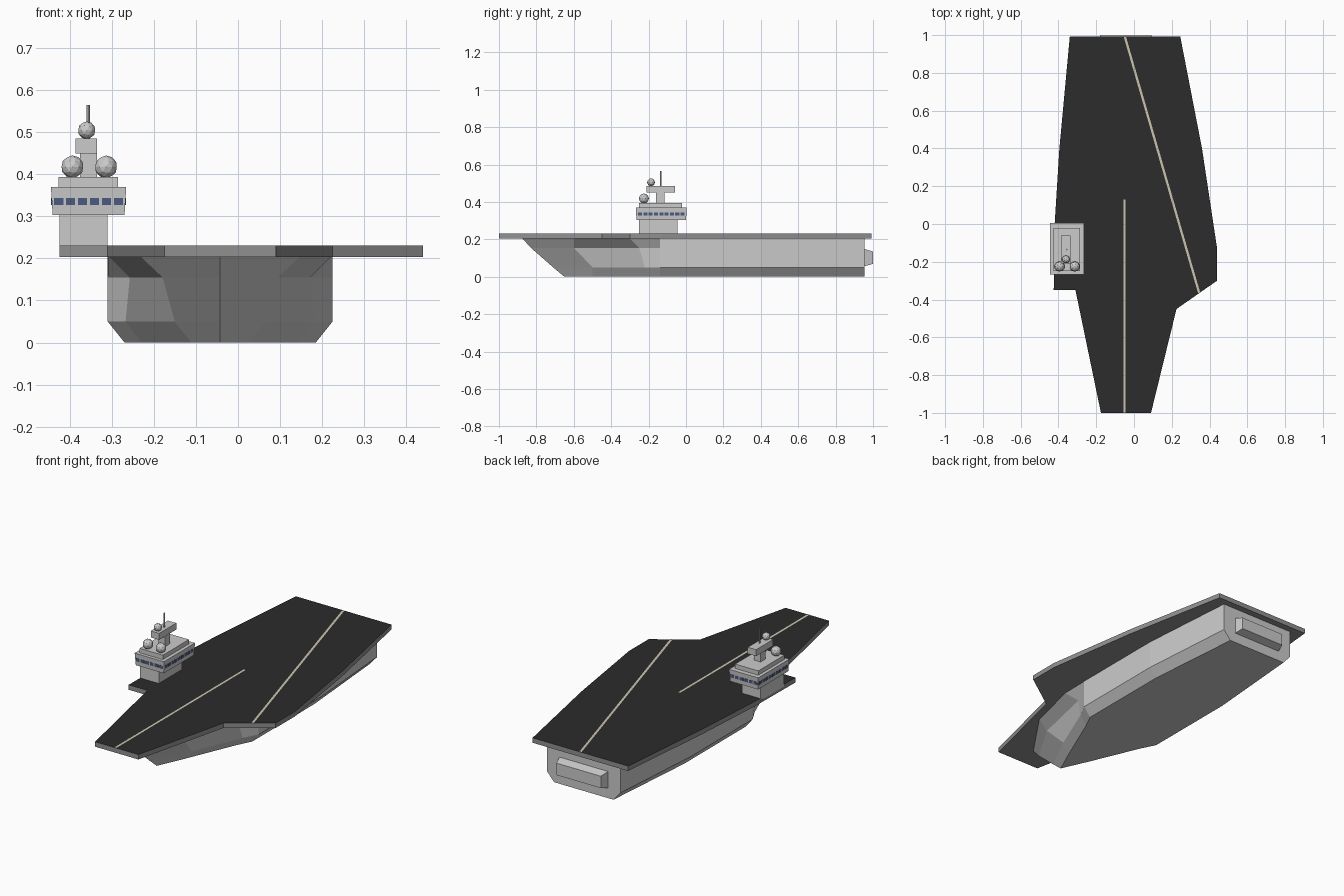
import bpy, bmesh, math
from mathutils import Vector

if "Cube" in bpy.data.objects:
    bpy.data.objects.remove(bpy.data.objects["Cube"])


def material(name, rgb):
    m = bpy.data.materials.new(name)
    m.diffuse_color = (*rgb, 1)
    m.use_nodes = True
    m.node_tree.nodes["Principled BSDF"].inputs["Base Color"].default_value = m.diffuse_color
    return m


deck_black = material("deck_black", (0.025, 0.025, 0.025))
line_cream = material("line_cream", (0.60, 0.56, 0.43))
glass_blue = material("glass_blue", (0.07, 0.10, 0.22))
hull_grey = material("hull_grey", (0.28, 0.28, 0.28))


def finish(bm, name, mats=()):
    bmesh.ops.remove_doubles(bm, verts=bm.verts, dist=0.0005)
    bmesh.ops.recalc_face_normals(bm, faces=bm.faces)
    me = bpy.data.meshes.new(name)
    bm.to_mesh(me)
    bm.free()
    ob = bpy.data.objects.new(name, me)
    bpy.context.collection.objects.link(ob)
    for m in mats:
        me.materials.append(m)
    return ob


def block(name, x, y, z, grow=0.0, mats=()):
    """Box from ranges; grow widens the top outline."""
    bm = bmesh.new()
    rings = []
    for h, g in ((z[0], 0), (z[1], grow)):
        rings.append([bm.verts.new(p) for p in (
            (x[0] - g, y[0] - g, h), (x[1] + g, y[0] - g, h),
            (x[1] + g, y[1] + g, h), (x[0] - g, y[1] + g, h))])
    a, b = rings
    bm.faces.new(a)
    bm.faces.new(b)
    for i in range(4):
        j = (i + 1) % 4
        bm.faces.new((a[i], a[j], b[j], b[i]))
    return finish(bm, name, mats)


# Flight deck: extruded outline, black on top only
outline = [(-0.175, -1), (0.09, -1), (0.225, -0.45), (0.44, -0.30), (0.44, -0.13),
           (0.36, 0.40), (0.245, 0.992), (-0.34, 0.992), (-0.395, 0.40),
           (-0.42, 0.0), (-0.425, -0.35), (-0.31, -0.35)]
bm = bmesh.new()
bottom = bm.faces.new([bm.verts.new((x, y, 0.204)) for x, y in outline])
top = bmesh.ops.extrude_face_region(bm, geom=[bottom], use_keep_orig=True)
bmesh.ops.translate(bm, vec=(0, 0, 0.027),
                    verts=[v for v in top["geom"] if isinstance(v, bmesh.types.BMVert)])
for f in bm.faces:
    if f.calc_center_median().z > 0.23:
        f.material_index = 1
finish(bm, "flight_deck", (hull_grey, deck_black))

# Hull: mirrored stations of (half width, y) at four heights, bow to stern
CX = -0.0425
heights = (0.205, 0.155, 0.05, 0.0)
stations = [
    [(0, -0.875), (0, -0.83), (0, -0.71), (0, -0.65)],
    [(0.19, -0.60), (0.137, -0.60), (0.108, -0.50), (0.068, -0.50)],
    [(0.265, -0.30), (0.215, -0.25), (0.225, -0.22), (0.187, -0.22)],
    [(0.2675, -0.14)] * 3 + [(0.2275, -0.14)],
    [(0.2675, 0.40)] * 3 + [(0.2275, 0.40)],
    [(0.226, 0.955)] * 3 + [(0.182, 0.955)],
]
bm = bmesh.new()
loops = []
for st in stations:
    pts = [(CX - w, y, z) for (w, y), z in zip(st, heights)]
    pts += [(2 * CX - x, y, z) for x, y, z in reversed(pts)]
    loops.append([bm.verts.new(p) for p in pts])
for a, b in zip(loops, loops[1:]):
    for i in range(8):
        j = (i + 1) % 8
        bm.faces.new((a[i], a[j], b[j], b[i]))
bm.faces.new(loops[-1])
bmesh.ops.dissolve_degenerate(bm, dist=0.0005, edges=bm.edges)
finish(bm, "hull")

# Stern box, bevelled toward its outer face
bm = bmesh.new()
stern = [[bm.verts.new((CX + sx * (0.15 - t), y, 0.102 + sz * (0.047 - t)))
          for sx, sz in ((-1, -1), (1, -1), (1, 1), (-1, 1))]
         for y, t in ((0.95, 0.0), (1.0, 0.014))]
bm.faces.new(stern[1])
bm.faces.new(stern[0])
for i in range(4):
    j = (i + 1) % 4
    bm.faces.new((stern[0][i], stern[0][j], stern[1][j], stern[1][i]))
finish(bm, "stern_box")


# Painted deck lines
def deck_line(name, p, q, width=0.012):
    p, q = Vector(p), Vector(q)
    n = (q - p).normalized().orthogonal() * width / 2
    bm = bmesh.new()
    f = bm.faces.new([bm.verts.new((v.x, v.y, 0.232)) for v in (p - n, p + n, q + n, q - n)])
    f.normal_update()
    if f.normal.z < 0:
        f.normal_flip()
    me = bpy.data.meshes.new(name)
    bm.to_mesh(me)
    bm.free()
    me.materials.append(line_cream)
    bpy.context.collection.objects.link(bpy.data.objects.new(name, me))


deck_line("bow_line", (-0.05, -1), (-0.05, 0.13))
deck_line("landing_line", (0.345, -0.365), (-0.048, 0.99))

# Island tower
block("island_base", (-0.425, -0.31), (-0.25, -0.045), (0.22, 0.305))
block("bridge", (-0.441, -0.27), (-0.264, 0.0), (0.303, 0.37), 0.004)
block("bridge_roof", (-0.427, -0.285), (-0.25, -0.022), (0.37, 0.394))
block("tower_stem", (-0.376, -0.335), (-0.16, -0.115), (0.39, 0.452))
block("tower_head", (-0.387, -0.336), (-0.21, -0.06), (0.45, 0.486))
bpy.ops.mesh.primitive_cylinder_add(vertices=8, radius=0.004, depth=0.082,
                                    location=(-0.356, -0.135, 0.524))
bpy.context.object.name = "mast"

# Radar domes
for name, x, y, z, r in (("left_dome", -0.394, -0.225, 0.418, 0.027),
                         ("right_dome", -0.314, -0.225, 0.418, 0.027),
                         ("upper_dome", -0.36, -0.187, 0.505, 0.021)):
    bpy.ops.mesh.primitive_ico_sphere_add(subdivisions=2, radius=r, location=(x, y, z))
    bpy.context.object.name = name

# Bridge windows on all four sides
bx, by = -0.3555, -0.132
for i in range(6):
    x = bx + (i - 2.5) * 0.0285
    for name, y in (("front", by - 0.1345), ("back", by + 0.1345)):
        block(name + "_window", (x - 0.011, x + 0.011), (y - 0.001, y + 0.001),
              (0.327, 0.344), 0, (glass_blue,))
for i in range(9):
    y = by + (i - 4) * 0.0285
    for name, x in (("left", bx - 0.088), ("right", bx + 0.088)):
        block(name + "_window", (x - 0.001, x + 0.001), (y - 0.011, y + 0.011),
              (0.327, 0.344), 0, (glass_blue,))
